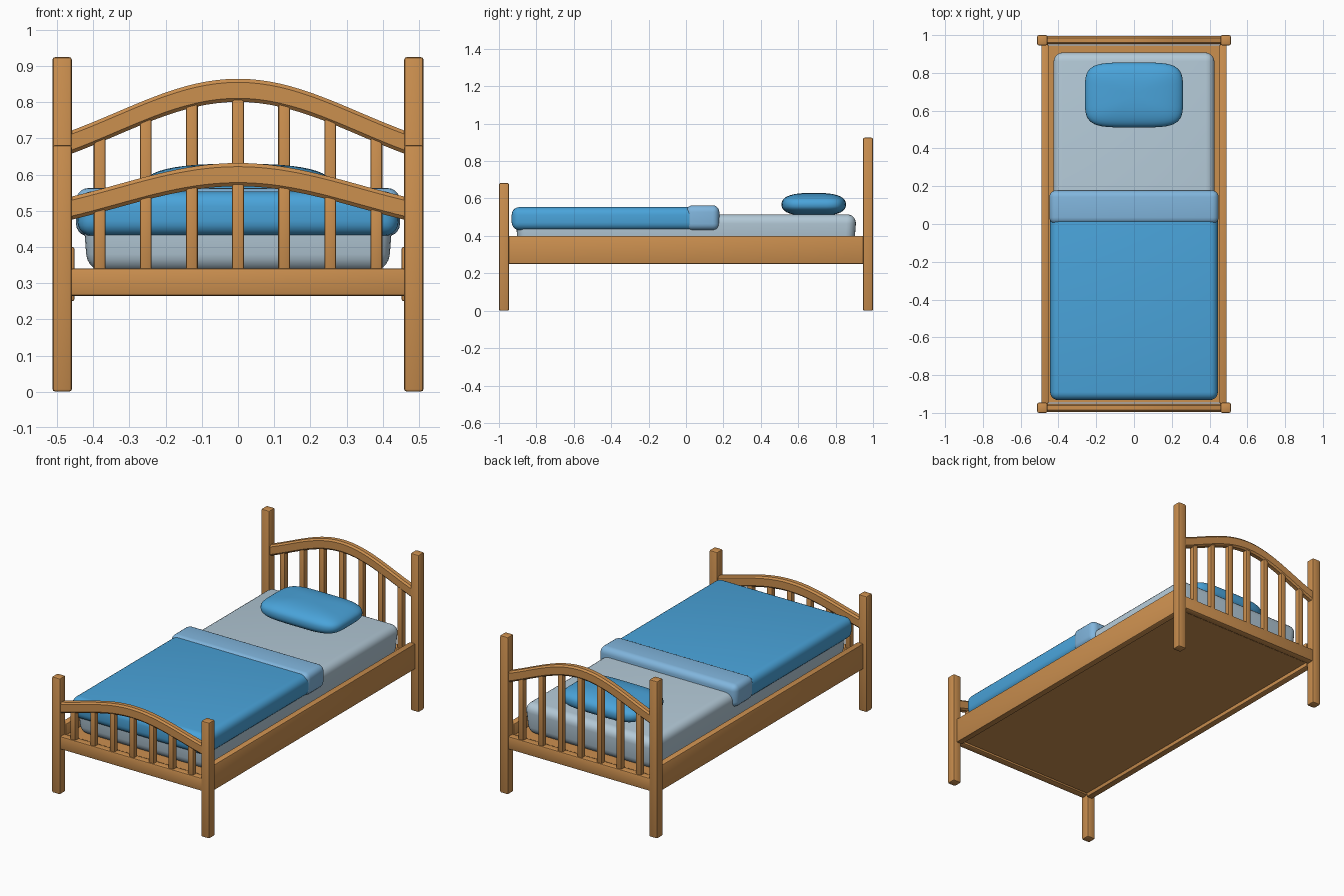
import bpy, bmesh, math

if "Cube" in bpy.data.objects:
    bpy.data.objects.remove(bpy.data.objects["Cube"])


def material(name, r, g, b):
    m = bpy.data.materials.new(name)
    m.diffuse_color = tuple((c / 255) ** 2.2 for c in (r, g, b)) + (1,)
    m.use_nodes = True
    m.node_tree.nodes["Principled BSDF"].inputs["Base Color"].default_value = m.diffuse_color
    return m


WOOD = material("warm wood", 202, 142, 80)
BLUE = material("blanket blue", 75, 162, 217)
PALE = material("folded pale blue", 128, 180, 220)
GREY = material("mattress grey", 178, 200, 214)


def finish(name, bm, mat, bevel=0, segments=2):
    bmesh.ops.recalc_face_normals(bm, faces=bm.faces)
    if bevel:
        bmesh.ops.bevel(bm, geom=bm.edges[:], offset=bevel, segments=segments,
                        profile=0.5, affect='EDGES', clamp_overlap=True)
    mesh = bpy.data.meshes.new(name)
    bm.to_mesh(mesh)
    bm.free()
    mesh.materials.append(mat)
    ob = bpy.data.objects.new(name, mesh)
    bpy.context.collection.objects.link(ob)
    bpy.context.view_layer.objects.active = ob
    ob.select_set(True)
    bpy.ops.object.shade_smooth_by_angle(angle=math.radians(35))
    ob.select_set(False)
    return ob


def box(name, x, y, z, mat, bevel=0, segments=2, taper=0):
    """Box from (min, max) ranges; taper pulls the bottom inwards."""
    bm = bmesh.new()
    bmesh.ops.create_cube(bm, size=1)
    for v in bm.verts:
        low = v.co.z < 0
        v.co = [a + (b - a) * (c + 0.5) for c, (a, b) in zip(v.co, (x, y, z))]
        if low:
            v.co.x -= math.copysign(taper, v.co.x)
            v.co.y -= math.copysign(taper, v.co.y)
    return finish(name, bm, mat, bevel, segments)


def arch_z(x, end, peak):
    t = min(abs(x) / 0.465, 1)
    f = 0.75 * math.cos(math.pi / 2 * t) + 0.125 * (1 + math.cos(math.pi * t))
    return end + (peak - end) * f


def arch(name, y, end, peak):
    """Curved top rail with a chamfered section swept along x."""
    section = [(-.021, -.022), (-.012, -.032), (.012, -.032), (.021, -.022),
               (.021, .022), (.012, .032), (-.012, .032), (-.021, .022)]
    bm = bmesh.new()
    n = 32
    rings = []
    for i in range(n + 1):
        x = -0.465 + 0.93 * i / n
        z = arch_z(x, end, peak)
        rings.append([bm.verts.new((x, y + dy, z + dz)) for dy, dz in section])
    for a, b in zip(rings, rings[1:]):
        for k in range(8):
            j = (k + 1) % 8
            bm.faces.new((a[k], a[j], b[j], b[k]))
    bm.faces.new(rings[0])
    bm.faces.new(rings[-1])
    return finish(name, bm, WOOD)


# Head and foot boards: posts, lower rail, arch and slats
for label, y, top, end, peak in (("foot", -.973, .682, .506, .600),
                                 ("head", .973, .925, .688, .833)):
    for side, x in (("left", -.486), ("right", .486)):
        box(f"{label}_post_{side}", (x - .027, x + .027), (y - .027, y + .027),
            (0, top), WOOD, .008)
    box(f"{label}_lower_rail", (-.465, .465), (y - .022, y + .022),
        (.265, .341), WOOD, .007)
    arch(f"{label}_arch", y, end, peak)
    for i in range(-3, 4):
        x = i * .1275
        box(f"{label}_slat_{i + 4}", (x - .0165, x + .0165),
            (y - .0165, y + .0165), (.33, arch_z(x, end, peak)), WOOD, .006)

# Side rails and base panel
for side, s in (("left", -1), ("right", 1)):
    box(f"side_rail_{side}", sorted((s * .452, s * .491)), (-.95, .95),
        (.25, .40), WOOD, .006)
box("base_panel", (-.455, .455), (-.945, .945), (.272, .335), WOOD)

# Bedding
box("mattress", (-.43, .43), (-.912, .912), (.33, .515), GREY, .05, 5, .014)
box("blanket", (-.444, .444), (-.932, .12), (.43, .554), BLUE, .042, 5)
box("blanket_fold", (-.448, .448), (.0, .178), (.43, .563), PALE, .035, 5)

# Pillow: squared-off ellipsoid
bm = bmesh.new()
bmesh.ops.create_uvsphere(bm, u_segments=48, v_segments=24, radius=1)


def spow(v, e):
    return math.copysign(abs(v) ** e, v)


for v in bm.verts:
    lat = math.asin(max(-1, min(1, v.co.z)))
    lon = math.atan2(v.co.y, v.co.x)
    ring = max(math.cos(lat), 0) ** 0.75
    v.co = (.26 * ring * spow(math.cos(lon), .45),
            .683 + .172 * ring * spow(math.sin(lon), .45),
            .568 + .062 * spow(math.sin(lat), .8))
finish("pillow", bm, BLUE)
